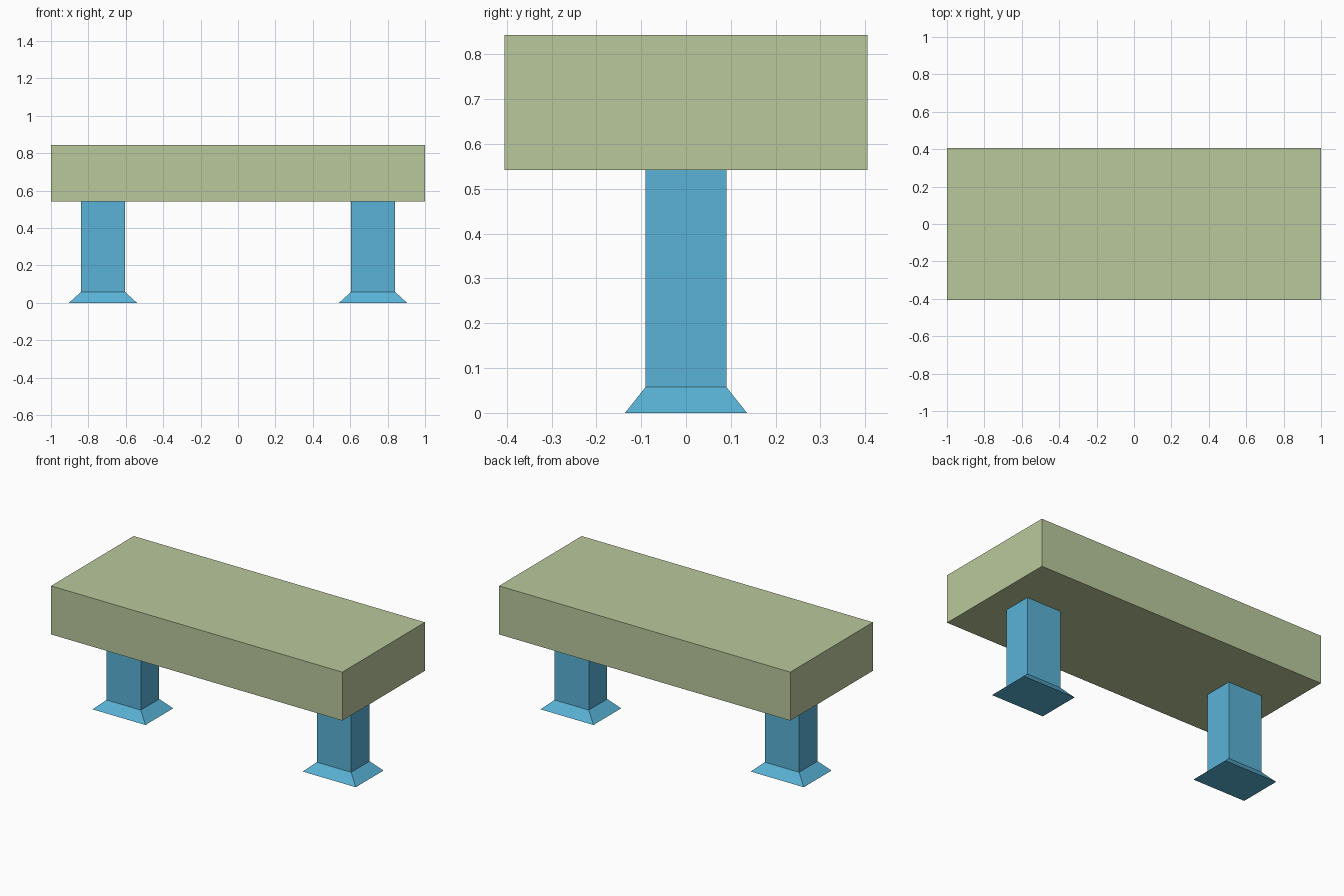
import bpy
import bmesh

if "Cube" in bpy.data.objects:
    bpy.data.objects.remove(bpy.data.objects["Cube"])


def material(name, rgb):
    m = bpy.data.materials.new(name)
    m.diffuse_color = (*rgb, 1)
    m.use_nodes = True
    m.node_tree.nodes["Principled BSDF"].inputs["Base Color"].default_value = m.diffuse_color
    return m


def stack(name, x, levels, mat):
    """Closed solid through rectangular sections (half_x, half_y, z)."""
    bm = bmesh.new()
    rings = [[bm.verts.new((sx * hx, sy * hy, z))
              for sx, sy in ((-1, -1), (1, -1), (1, 1), (-1, 1))]
             for hx, hy, z in levels]
    for a, b in zip(rings, rings[1:]):
        for i in range(4):
            j = (i + 1) % 4
            bm.faces.new((a[i], a[j], b[j], b[i]))
    bm.faces.new(rings[0][::-1])
    bm.faces.new(rings[-1])
    me = bpy.data.meshes.new(name)
    bm.to_mesh(me)
    bm.free()
    me.materials.append(mat)
    ob = bpy.data.objects.new(name, me)
    ob.location.x = x
    bpy.context.collection.objects.link(ob)
    return ob


green = material("pale_green", (0.49, 0.58, 0.33))
blue = material("blue", (0.10, 0.45, 0.68))

# Thick slab seat
stack("seat", 0, [(1.0, 0.405, 0.542), (1.0, 0.405, 0.843)], green)

# Two legs, each with a flared foot
for side, x in (("left", -0.722), ("right", 0.722)):
    stack(side + "_leg", x, [(0.182, 0.136, 0), (0.118, 0.09, 0.058), (0.118, 0.09, 0.542)], blue)
